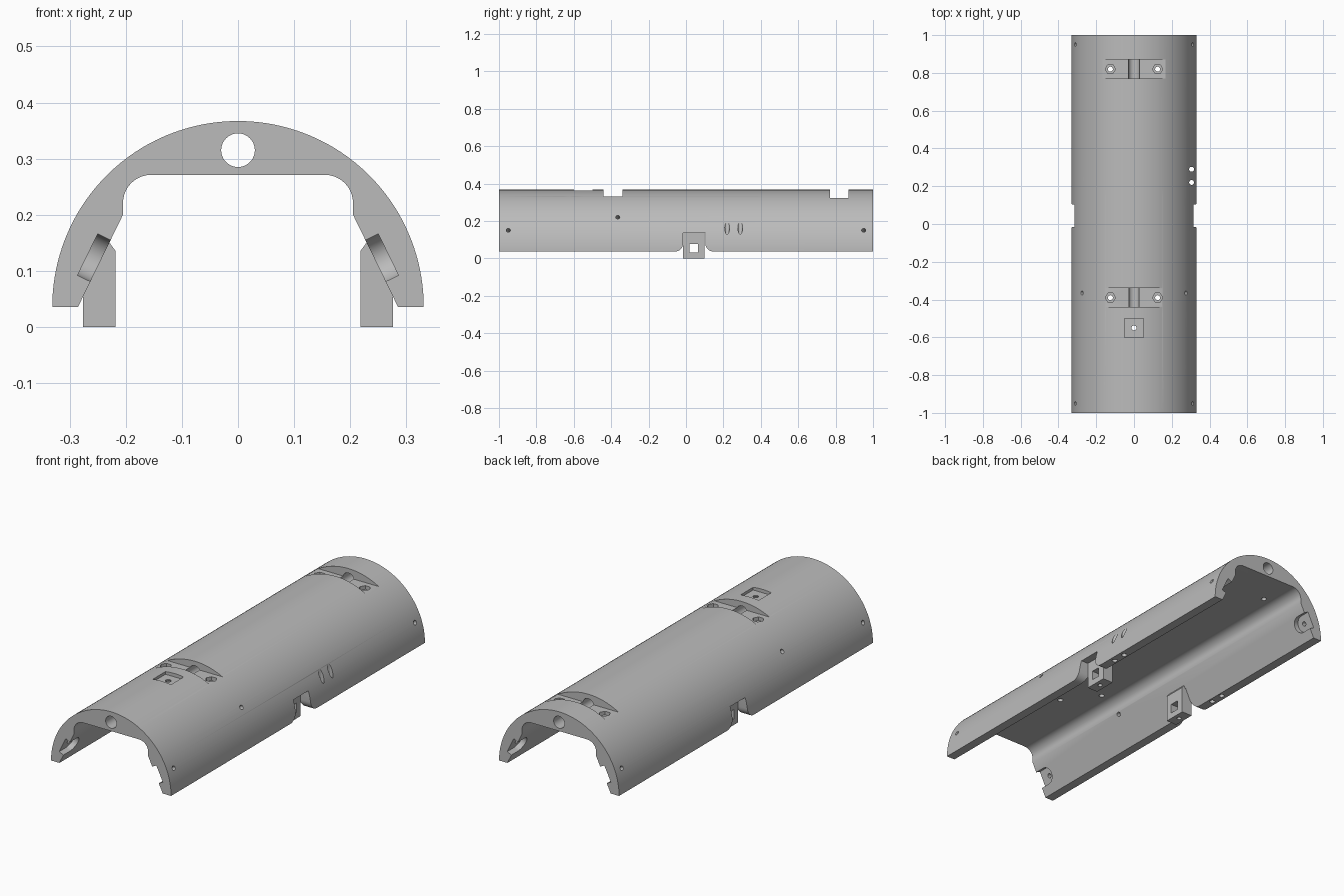
import bpy
import bmesh
from math import sin, cos, pi
from mathutils import Vector

cube = bpy.data.objects.get("Cube")
if cube:
    bpy.data.objects.remove(cube, do_unlink=True)

grey = bpy.data.materials.new("plain grey")
grey.use_nodes = True
colour = (0.5, 0.5, 0.5, 1)
grey.diffuse_color = colour
grey.node_tree.nodes["Principled BSDF"].inputs["Base Color"].default_value = colour


def make(name, bm):
    bmesh.ops.recalc_face_normals(bm, faces=bm.faces)
    mesh = bpy.data.meshes.new(name)
    bm.to_mesh(mesh)
    bm.free()
    mesh.materials.append(grey)
    ob = bpy.data.objects.new(name, mesh)
    bpy.context.collection.objects.link(ob)
    return ob


def prism(name, points, start, sweep):
    """Extrude a flat loop of 3D points along a sweep vector."""
    bm = bmesh.new()
    face = bm.faces.new([bm.verts.new(Vector(p) + Vector(start)) for p in points])
    new = bmesh.ops.extrude_face_region(bm, geom=[face])["geom"]
    bmesh.ops.translate(bm, vec=sweep, verts=[v for v in new if isinstance(v, bmesh.types.BMVert)])
    return make(name, bm)


def box(name, lo, hi):
    loop = [(lo[0], lo[1], 0), (hi[0], lo[1], 0), (hi[0], hi[1], 0), (lo[0], hi[1], 0)]
    return prism(name, loop, (0, 0, lo[2]), (0, 0, hi[2] - lo[2]))


def rod(name, a, b, r, sides=32):
    a, b = Vector(a), Vector(b)
    turn = (b - a).to_track_quat('Z', 'Y')
    loop = [turn @ Vector((r * cos(2 * pi * i / sides), r * sin(2 * pi * i / sides), 0))
            for i in range(sides)]
    return prism(name, loop, a, b - a)


def arc(cx, cz, r, a, b, n):
    return [(cx + r * cos(a + (b - a) * i / n), cz + r * sin(a + (b - a) * i / n))
            for i in range(n + 1)]


def combine(target, tool, operation='DIFFERENCE'):
    mod = target.modifiers.new("combine", 'BOOLEAN')
    mod.operation, mod.solver, mod.object = operation, 'EXACT', tool
    bpy.context.view_layer.objects.active = target
    bpy.ops.object.modifier_apply(modifier=mod.name)
    bpy.data.objects.remove(tool, do_unlink=True)


# Long arched shell with a flat ceiling and sloping inner walls
BASE, R = 0.036, 0.331
profile = arc(0, BASE, R, 0, pi, 96)
profile += [(-0.285, BASE), (-0.205, 0.2)]
profile += arc(-0.155, 0.221, 0.05, pi, pi / 2, 10)
profile += arc(0.155, 0.221, 0.05, pi / 2, 0, 10)
profile += [(0.205, 0.2), (0.285, BASE)]
shell = prism("arched_shell", [(x, 0, z) for x, z in profile], (0, -1, 0), (0, 2, 0))

# Lengthwise bore
combine(shell, rod("bore", (0, -1.1, 0.315), (0, 1.1, 0.315), 0.03, 40))

# Crosswise slots with recessed screw holes
for y, floor in ((0.82, 0.322), (-0.39, 0.33)):
    combine(shell, box("slot", (-0.25, y - 0.05, floor), (0.25, y + 0.05, 0.5)))
    for x in (-0.125, 0.125):
        combine(shell, rod("screw_hole", (x, y, 0.2), (x, y, 0.5), 0.013, 24))
        combine(shell, rod("nut_recess", (x, y, floor - 0.018), (x, y, 0.5), 0.027, 6))

# Square pocket with a hole
combine(shell, box("pocket", (-0.05, -0.6, 0.35), (0.05, -0.5, 0.5)))
combine(shell, rod("pocket_hole", (0, -0.55, 0.2), (0, -0.55, 0.5), 0.013, 24))

slope = Vector((0.08, 0, -0.164)).normalized()
for side in (-1, 1):
    along = Vector((side * slope.x, 0, slope.z))
    out = Vector((-side * slope.z, 0, slope.x))
    centre = Vector((side * 0.2455, 0, 0.118))

    # Rounded recesses in the inner wall at both ends, with screw holes
    for end in (-1, 1):
        loop = [along * u + Vector((0, end * (0.95 - v), 0))
                for u, v in [(0.041, -0.1)] + arc(0, 0, 0.041, 0, pi, 16) + [(-0.041, -0.1)]]
        combine(shell, prism("end_recess", loop, centre - out * 0.03, out * 0.055))
        spot = centre + Vector((0, end * 0.95, 0))
        combine(shell, rod("end_hole", spot - out * 0.03, spot + out * 0.15, 0.011, 20))

    # Single side hole
    spot = Vector((side * 0.275, -0.365, 0.22))
    combine(shell, rod("side_hole", spot - out * 0.15, spot + out * 0.1, 0.011, 20))

    # Notch in the lower edge, flared at the bottom
    notch = [(-0.06, 0), (-0.06, BASE)] + arc(-0.06, 0.081, 0.045, -pi / 2, 0, 8)
    notch += [(-0.015, 0.135), (0.103, 0.135)]
    notch += arc(0.148, 0.081, 0.045, pi, pi * 1.5, 8) + [(0.148, 0)]
    combine(shell, prism("notch", [(0, y, z) for y, z in notch],
                         (side * 0.2, 0, 0), (side * 0.2, 0, 0)))

    # Hanging lug with a square window
    lug = [(0.218, 0), (0.276, 0), (0.276, 0.14), (0.262, 0.16), (0.236, 0.16), (0.218, 0.135)]
    combine(shell, prism("lug", [(side * x, 0, z) for x, z in lug],
                         (0, -0.015, 0), (0, 0.115, 0)), 'UNION')
    combine(shell, box("window", (side * 0.25 - 0.05, 0.018, 0.03),
                       (side * 0.25 + 0.05, 0.065, 0.077)))
    combine(shell, rod("lug_hole", (side * 0.247, 0.042, -0.1), (side * 0.247, 0.042, 0.05), 0.011, 20))

    # Upright holes in the lower edge: open on one side, blind on the other
    for y in (0.22, 0.29):
        top = 0.3 if side > 0 else 0.12
        combine(shell, rod("edge_hole", (side * 0.305, y, 0), (side * 0.305, y, top), 0.013, 20))

bpy.ops.object.select_all(action='DESELECT')
shell.select_set(True)
bpy.context.view_layer.objects.active = shell
bpy.ops.object.shade_smooth_by_angle(angle=0.5)
